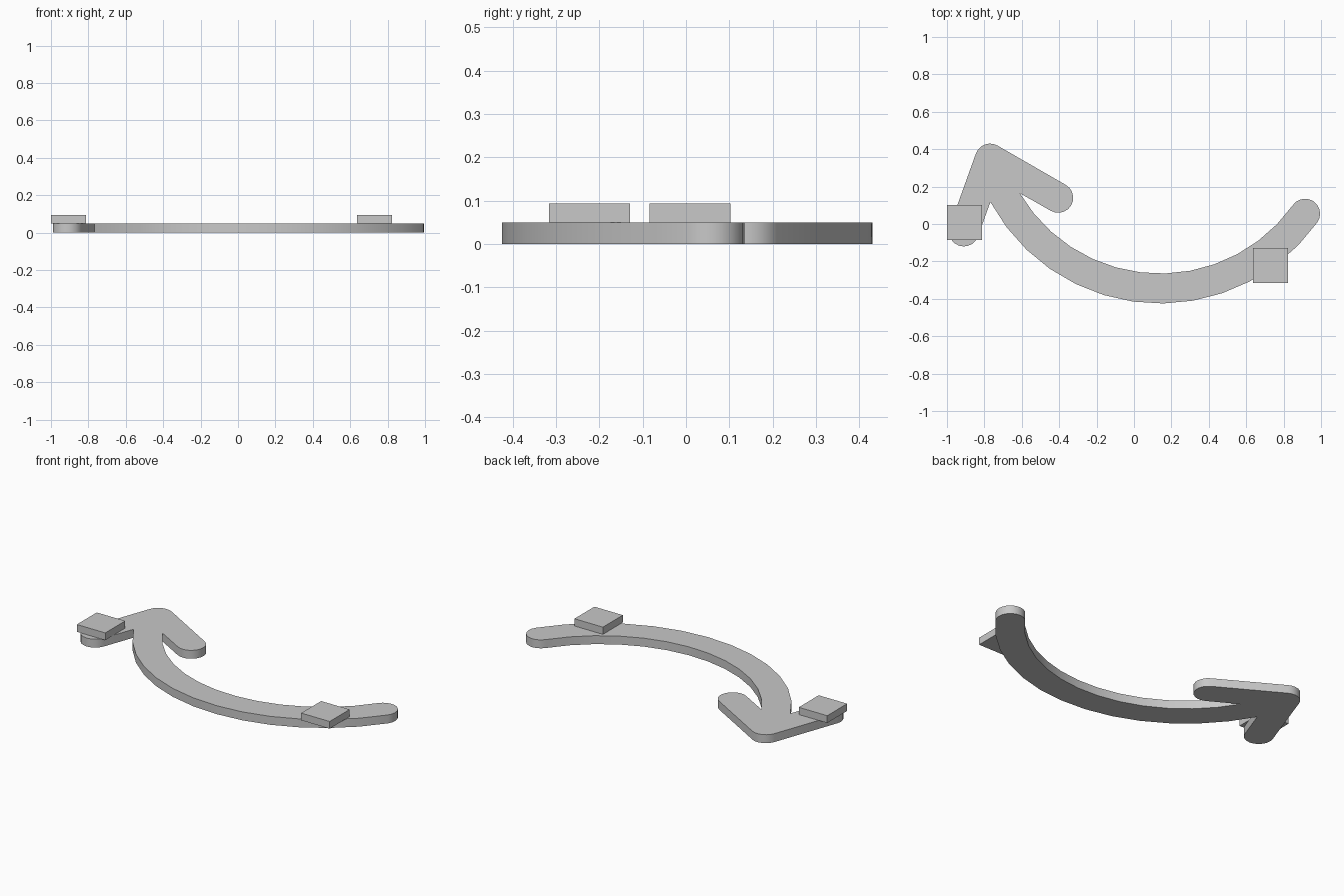
import bpy, bmesh
from math import radians, degrees, atan2, cos, sin
from mathutils import Vector

cube = bpy.data.objects.get("Cube")
if cube:
    bpy.data.objects.remove(cube, do_unlink=True)

grey = bpy.data.materials.new("light grey")
grey.use_nodes = True
colour = (0.58, 0.58, 0.58, 1)
grey.diffuse_color = colour
grey.node_tree.nodes["Principled BSDF"].inputs["Base Color"].default_value = colour

HALF = 0.08          # half width of every stroke
THICK = 0.05         # plate thickness
BLOCK = (0.187, 0.187, 0.043)


def finish(bm, name):
    bmesh.ops.recalc_face_normals(bm, faces=bm.faces)
    mesh = bpy.data.meshes.new(name)
    bm.to_mesh(mesh)
    bm.free()
    mesh.materials.append(grey)
    obj = bpy.data.objects.new(name, mesh)
    bpy.context.collection.objects.link(obj)
    return obj


def arc(centre, radius, start, end, steps):
    """Points on a circle from start to end, in degrees."""
    angles = [radians(start + (end - start) * i / steps) for i in range(steps + 1)]
    return [Vector((centre.x + radius * cos(a), centre.y + radius * sin(a))) for a in angles]


# Curved arrow outline: shaft, two rounded barbs and a rounded tip
hub, bend = Vector((0.14, 0.606)), 0.951
tip = Vector((-0.77, 0.35))
barb_right = Vector((-0.405, 0.14))
barb_left = Vector((-0.91, -0.04))
tail = Vector((0.915, 0.055))
tail_angle = degrees(atan2(tail.y - hub.y, tail.x - hub.x)) + 360


def heading(a, b):
    return degrees(atan2(b.y - a.y, b.x - a.x))


right_normal = heading(tip, barb_right) + 90
left_normal = heading(tip, barb_left) + 270
outline = arc(hub, bend - HALF, tail_angle, 210.4, 13)               # inner shaft edge
outline += arc(barb_right, HALF, right_normal - 180, right_normal, 10)
outline += arc(tip, HALF, right_normal, left_normal, 6)
outline += arc(barb_left, HALF, left_normal, left_normal + 180, 10)
outline += arc(hub, bend + HALF, 208.3, tail_angle, 13)              # outer shaft edge
outline += arc(tail, HALF, tail_angle, tail_angle + 180, 10)[1:-1]

bm = bmesh.new()
base = bm.faces.new([bm.verts.new((p.x, p.y, 0)) for p in outline])
top = bmesh.ops.extrude_face_region(bm, geom=[base])
bmesh.ops.translate(bm, vec=(0, 0, THICK),
                    verts=[v for v in top["geom"] if isinstance(v, bmesh.types.BMVert)])
if not any(all(v.co.z == 0 for v in f.verts) for f in bm.faces):
    bm.faces.new([v for v in bm.verts if v.co.z == 0])
arrow = finish(bm, "curved_arrow")
bpy.context.view_layer.objects.active = arrow
arrow.select_set(True)
bpy.ops.object.shade_smooth_by_angle(angle=radians(30))

# Square blocks resting on the arrow
for name, x, y in (("barb_block", -0.9065, 0.009), ("shaft_block", 0.73, -0.2225)):
    bm = bmesh.new()
    bmesh.ops.create_cube(bm, size=1)
    bmesh.ops.scale(bm, vec=BLOCK, verts=bm.verts)
    bmesh.ops.translate(bm, vec=(x, y, THICK + BLOCK[2] / 2), verts=bm.verts)
    finish(bm, name)
